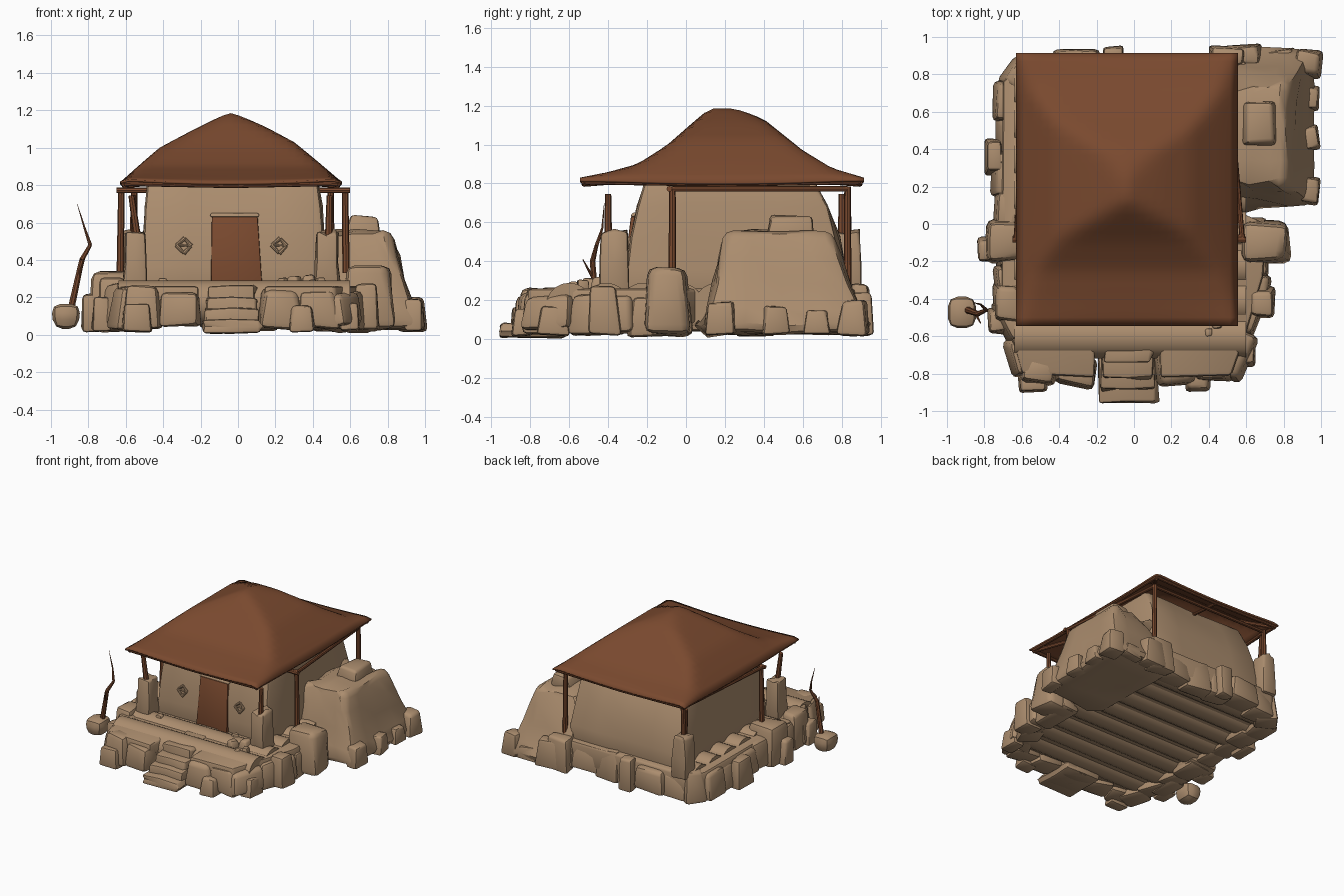
import bpy, bmesh, math, random
from mathutils import Vector, Matrix

random.seed(11)
cube = bpy.data.objects.get("Cube")
if cube:
    bpy.data.objects.remove(cube, do_unlink=True)


def material(name, rgb):
    m = bpy.data.materials.new(name)
    m.use_nodes = True
    m.diffuse_color = (*rgb, 1)
    m.node_tree.nodes["Principled BSDF"].inputs["Base Color"].default_value = (*rgb, 1)
    return m


CLAY = material("tan clay", (0.41, 0.267, 0.157))
WOOD = material("red brown wood", (0.193, 0.067, 0.028))
made = []


def finish(name, bm, mat):
    bmesh.ops.recalc_face_normals(bm, faces=bm.faces)
    mesh = bpy.data.meshes.new(name)
    bm.to_mesh(mesh)
    bm.free()
    mesh.materials.append(mat)
    obj = bpy.data.objects.new(name, mesh)
    bpy.context.collection.objects.link(obj)
    made.append(obj)
    return obj


def round_edges(bm, offset):
    sharp = [e for e in bm.edges if len(e.link_faces) == 2 and e.calc_face_angle(0) > 0.7]
    bmesh.ops.bevel(bm, geom=sharp, offset=offset, segments=2, profile=0.5,
                    affect='EDGES', clamp_overlap=True)


def block(name, base, top, z0, z1, mat=CLAY, bevel=0.02, cuts=0, jitter=0.0, turn=0.0, power=1.0):
    """Tapered block between two rectangles (x0, x1, y0, y1); power bulges the sides."""
    bm = bmesh.new()
    bmesh.ops.create_cube(bm, size=2)
    if cuts:
        bmesh.ops.subdivide_edges(bm, edges=bm.edges[:], cuts=cuts, use_grid_fill=True)
    for v in bm.verts:
        a, b, t = [(c + 1) / 2 for c in v.co]
        r = [p + (q - p) * t ** power for p, q in zip(base, top)]
        shake = Vector([random.uniform(-jitter, jitter) for _ in range(3)])
        v.co = Vector((r[0] + (r[1] - r[0]) * a, r[2] + (r[3] - r[2]) * b,
                       z0 + (z1 - z0) * t)) + shake
    round_edges(bm, bevel)
    mid = Vector(((base[0] + base[1]) / 2, (base[2] + base[3]) / 2, 0))
    bmesh.ops.rotate(bm, verts=bm.verts, cent=mid, matrix=Matrix.Rotation(turn, 3, 'Z'))
    return finish(name, bm, mat)


def rock(name, x, y, rx, ry, z0, z1, turn=0.0):
    base = (x - rx, x + rx, y - ry, y + ry)
    top = (x - rx * .85, x + rx * .85, y - ry * .75, y + ry * .75)
    size = min(rx, ry)
    return block(name, base, top, z0, z1, bevel=size * .34, jitter=size * .17, turn=turn)


def rod(name, a, b, r0=0.016, r1=None, mat=WOOD, sides=8):
    a, b = Vector(a), Vector(b)
    d = b - a
    bm = bmesh.new()
    m = Matrix.Translation((a + b) / 2) @ d.to_track_quat('Z', 'Y').to_matrix().to_4x4()
    bmesh.ops.create_cone(bm, cap_ends=True, segments=sides, radius1=r0,
                          radius2=r0 if r1 is None else r1, depth=d.length, matrix=m)
    return finish(name, bm, mat)


def rock_row(name, pts, step, low, high, inset):
    """Stones side by side along a path, set a little inside it."""
    for a, b in zip(pts, pts[1:]):
        a, b = Vector(a), Vector(b)
        d = b - a
        inward = Vector((-d.y, d.x)).normalized()
        count = max(1, round(d.length / step))
        for k in range(count):
            p = a + d * (k + .5) / count + inward * (inset + random.uniform(-.02, .02))
            half = d.length / count * random.uniform(.52, .64)
            rock(name, p.x, p.y, half, random.uniform(.075, .095), random.uniform(.02, .05),
                 random.uniform(low, high), math.atan2(d.y, d.x) + random.uniform(-.15, .15))


# Platform slab with an irregular outline and a notch for the steps
right_edge = [(.14, -.82), (.52, -.81), (.6, -.58), (.69, -.28), (.71, .0)]
left_edge = [(.6, .87), (-.6, .88), (-.7, .76), (-.71, -.42), (-.6, -.8), (-.21, -.82)]
outline = right_edge + [(.57, .06)] + left_edge + [(-.21, -.66), (.14, -.66)]
bm = bmesh.new()
face = bm.faces.new([bm.verts.new((x, y, .08)) for x, y in outline])
up = bmesh.ops.extrude_face_region(bm, geom=[face])
bmesh.ops.translate(bm, verts=[g for g in up["geom"] if isinstance(g, bmesh.types.BMVert)],
                    vec=(0, 0, .18))
round_edges(bm, .02)
finish("platform", bm, CLAY)
for i in range(8):
    y = -.6 + i * .19
    rod("underside_ridge", (-.64, y, .17), (.6, y, .17), .12, mat=CLAY, sides=20)

# Stones around the platform edge
for edge in (right_edge, left_edge):
    rock_row("edge_stone", edge, .19, .21, .272, .045)
for x, y, rx, ry, top in [(.695, -.09, .14, .13, .36), (-.67, -.1, .12, .12, .33),
                          (-.68, -.42, .08, .12, .31), (-.77, -.14, .065, .07, .22),
                          (-.75, .36, .05, .1, .24), (-.73, -.52, .05, .07, .2),
                          (-.54, -.85, .08, .05, .16), (.34, -.84, .07, .06, .16),
                          (.6, -.68, .05, .08, .17), (.68, -.42, .07, .09, .27),
                          (-.11, .9, .06, .05, .27), (.5, .89, .1, .06, .28)]:
    rock("boulder", x, y, rx, ry, .02, top)

# Front steps
for i, front in enumerate((-.955, -.88, -.82, -.74)):
    rect = (-.19 + .01 * i, .12 - .01 * i, front, -.62)
    block("front_step", rect, rect, .01, .08 + i * .06, bevel=.015, cuts=1, jitter=.006)

# House walls, leaning in toward the eaves
block("house_walls", (-.515, .475, -.31, .83), (-.48, .425, -.2, .64), .2, .85,
      bevel=.03, cuts=3, jitter=.005, power=2.2)

# Door with a low lintel and a sill
block("door", (-.145, .13, -.33, -.28), (-.14, .105, -.283, -.22), .255, .63, WOOD, .006)
block("door_lintel", (-.15, .115, -.284, -.22), (-.145, .11, -.276, -.21), .63, .65, bevel=.006)
block("door_sill", (-.13, .06, -.62, -.3), (-.12, .05, -.6, -.3), .24, .268, bevel=.008)

# Small diamond windows with broken rims
for x in (-.29, .22):
    tilt = Matrix.Translation((x, -.296, .475)) @ Matrix.Rotation(-.11, 4, 'X')
    c = [tilt @ Vector(p) for p in ((-.04, 0, .005), (0, 0, -.04), (.04, 0, 0), (.005, 0, .04))]
    for p, q in zip(c, c[1:] + c[:1]):
        rod("window_rim", p, q, .012, .007, CLAY)
    rod("window_bar", c[0], c[2], .006, mat=CLAY)

# Side annex: sloping mound, cap slab and a few stones at its foot
block("annex", (.4, .965, .085, .945), (.42, .825, .2, .745), .03, .555,
      bevel=.045, cuts=3, jitter=.011)
block("annex_cap", (.57, .76, .41, .66), (.6, .74, .43, .65), .5, .635, bevel=.02, jitter=.01)
for x, y, rx, ry, top in [(.93, .86, .07, .08, .2), (.945, .46, .045, .07, .17),
                          (.94, .18, .05, .08, .19), (.95, .67, .04, .07, .15),
                          (.58, .9, .1, .06, .24), (.78, .9, .08, .04, .13)]:
    rock("annex_stone", x, y, rx, ry, .025, top, random.uniform(-.15, .15))

# Pedestals, each with a short log on top
for x, y, lean in [(-.55, -.37, -.02), (.475, -.37, .015), (-.56, .83, .0)]:
    block("pedestal", (x - .065, x + .065, y - .075, y + .075),
          (x - .055, x + .055, y - .065, y + .065), .22, .55, bevel=.018, cuts=1, jitter=.007)
    rod("pedestal_log", (x + .01, y - .03, .53), (x + lean, y - .03, .745), .02, .016)

# Roof sheet: two hipped profiles blended together
PROFILE_X = [(-.63, .825), (-.42, 1.0), (-.25, 1.09), (-.04, 1.195),
             (.15, 1.11), (.3, 1.03), (.555, .825)]
PROFILE_Y = [(-.545, .835), (-.4, .86), (-.25, .9), (-.1, .995), (.02, 1.1), (.13, 1.195),
             (.24, 1.195), (.4, 1.13), (.6, .97), (.75, .88), (.915, .835)]


def height(profile, t):
    for (a, za), (b, zb) in zip(profile, profile[1:]):
        if t <= b + 1e-5:
            return za + (zb - za) * (t - a) / (b - a)
    return profile[-1][1]


def roof_z(x, y):
    a, b = height(PROFILE_X, x), height(PROFILE_Y, y)
    u, v = ((x + .0375) / .5925) ** 2, ((y - .185) / .73) ** 2
    droop = .022 * max(u, v) ** 4 * (1 - min(1, min(u, v)))
    return -math.log(math.exp(-70 * a) + math.exp(-70 * b)) / 70 - droop


bm = bmesh.new()
bmesh.ops.create_grid(bm, x_segments=28, y_segments=32, size=1)
for v in bm.verts:
    x, y = -.0375 + v.co.x * .5925, .185 + v.co.y * .73
    v.co = (x, y, roof_z(x, y))
roof = finish("roof", bm, WOOD)
thick = roof.modifiers.new("thickness", 'SOLIDIFY')
thick.thickness = .012

# Posts and the beams they carry
posts = [(-.63, -.07, .3), (.578, -.07, .33), (.5, .83, .2), (-.56, .83, .5)]
for x, y, z in posts:
    rod("roof_post", (x, y, z), (x * .99, y, .785), .02, .017)
for a, b in zip(posts, posts[1:] + posts[:1]):
    rod("roof_beam", (a[0], a[1], .772), (b[0], b[1], .772), .014)
rod("front_beam", (-.65, -.085, .772), (.6, -.085, .772), .015)

# Eave poles and rafters under the roof
corners = [(-.61, -.525), (.535, -.525), (.535, .895), (-.61, .895)]
for (ax, ay), (bx, by) in zip(corners, corners[1:] + corners[:1]):
    mx, my = (ax + bx) / 2, (ay + by) / 2
    for ex, ey in ((ax, ay), (bx, by)):
        rod("eave_pole", (ex, ey, .808), (mx, my, .795), .013, .011)
    rod("middle_rafter", (mx, my, .795), (mx * .55 - .02, my * .55 + .08, .82), .012)
for x, y in corners:
    ix, iy = x * .72, .185 + (y - .185) * .72
    rod("corner_rafter", (x, y, .8), (ix, iy, roof_z(ix, iy) - .03), .014)

# Stone jar with a crooked branch
block("jar", (-.985, -.855, -.55, -.395), (-1, -.84, -.56, -.385), .03, .165, bevel=.05)
branch = [(-.89, -.46, .15), (-.835, -.48, .4), (-.79, -.46, .48), (-.82, -.43, .57), (-.86, -.42, .7)]
for i, (a, b) in enumerate(zip(branch, branch[1:])):
    rod("branch", a, b, .019 - i * .0045, .0145 - i * .0045)
rod("twig", (-.85, -.475, .31), (-.82, -.53, .41), .009, .003)

# Loose rubble on the terrace
for x, y, s in [(.3, -.5, .035), (.38, -.45, .04), (.44, -.53, .03), (.24, -.38, .03),
                (-.4, -.42, .028), (.4, -.58, .025)]:
    rock("rubble", x, y, s, s, .24, .26 + s * 1.5, x * 4)

# Smooth shading with crisp edges
bpy.ops.object.select_all(action='DESELECT')
for obj in made:
    obj.select_set(True)
bpy.context.view_layer.objects.active = made[0]
bpy.ops.object.shade_smooth_by_angle(angle=math.radians(40))
